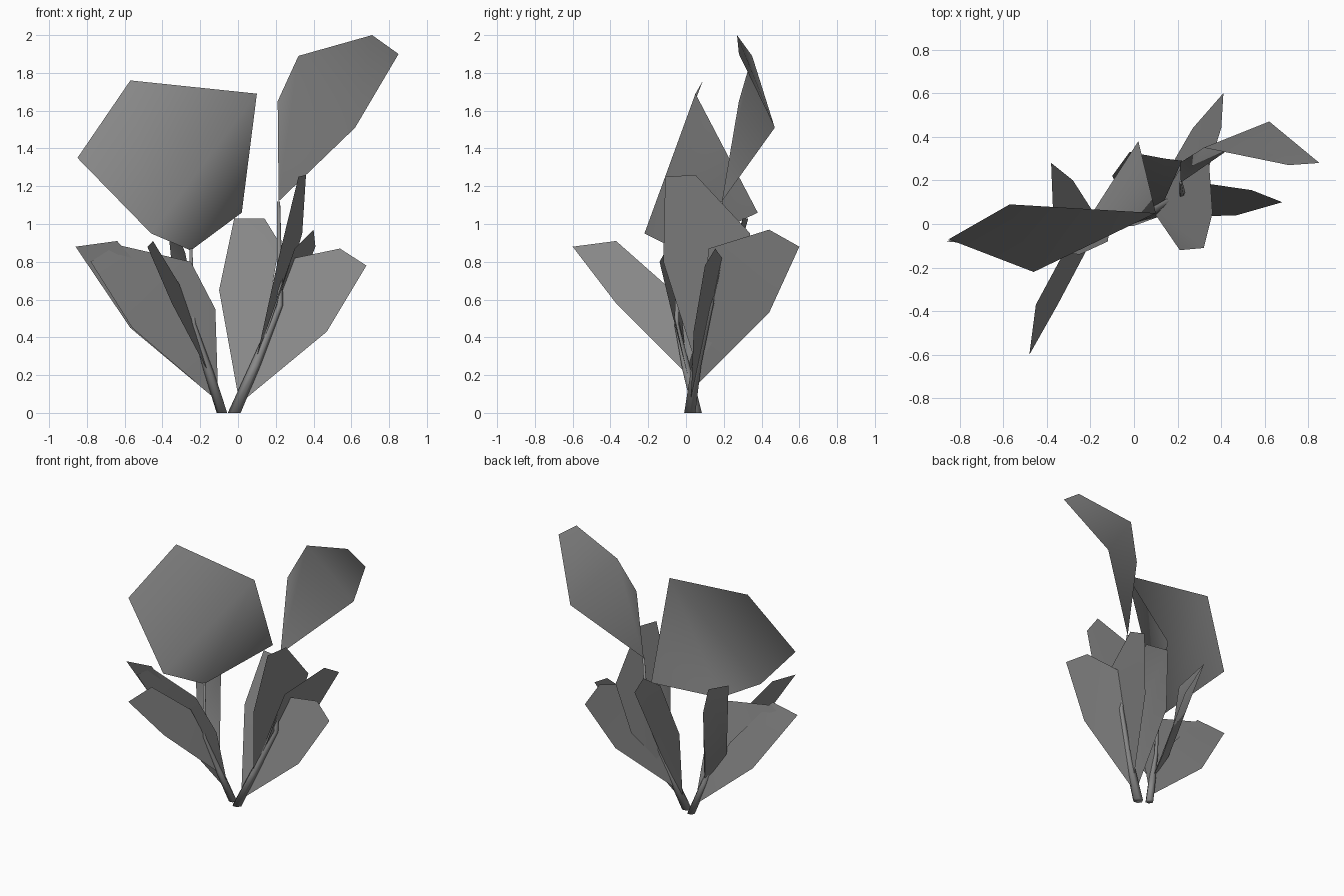
import bpy, bmesh, math
from mathutils import Vector

if "Cube" in bpy.data.objects:
    bpy.data.objects.remove(bpy.data.objects["Cube"])

# stem paths: points with a radius each
LEFT = [((-.085, .06, 0), .028), ((-.155, .005, .22), .026),
        ((-.235, -.05, .47), .014), ((-.25, -.04, .87), .008)]
RIGHT = [((-.02, .02, 0), .034), ((.09, .055, .25), .029),
         ((.222, .13, .57), .017), ((.215, .19, 1.12), .008)]
SIDES = 6

# dark grey
GREY = bpy.data.materials.new("dark_grey")
GREY.diffuse_color = (.25, .25, .25, 1)
GREY.use_nodes = True
GREY.node_tree.nodes["Principled BSDF"].inputs["Base Color"].default_value = GREY.diffuse_color


def finish(bm, name):
    mesh = bpy.data.meshes.new(name)
    bmesh.ops.recalc_face_normals(bm, faces=bm.faces)
    for f in bm.faces:
        f.smooth = True
    bm.to_mesh(mesh)
    bm.free()
    mesh.materials.append(GREY)
    ob = bpy.data.objects.new(name, mesh)
    bpy.context.collection.objects.link(ob)


def stem(name, path):
    """Tapered tube with level rings."""
    bm = bmesh.new()
    rings = []
    for p, r in path:
        rings.append([bm.verts.new(Vector(p) + Vector((r * math.cos(a), r * math.sin(a), 0)))
                      for a in (2 * math.pi * i / SIDES for i in range(SIDES))])
    for lo, hi in zip(rings, rings[1:]):
        for i in range(SIDES):
            j = (i + 1) % SIDES
            bm.faces.new((lo[i], lo[j], hi[j], hi[i]))
    bm.faces.new(rings[0][::-1])
    bm.faces.new(rings[-1])
    finish(bm, name)


def on_stem(path, z):
    for (p, _), (q, _) in zip(path, path[1:]):
        if p[2] <= z <= q[2]:
            return Vector(p).lerp(Vector(q), (z - p[2]) / (q[2] - p[2]))
    return Vector(path[-1][0])


def leaf(name, path, z, a1, a2, a3, a4, a5):
    """Folded sheet: lower blade and tip blade meeting on the a2-a5 crease."""
    bm = bmesh.new()
    b, v1, v2, v3, v4, v5 = [bm.verts.new(p) for p in (on_stem(path, z), a1, a2, a3, a4, a5)]
    bm.faces.new((b, v1, v2))
    bm.faces.new((b, v2, v5))
    bm.faces.new((v5, v2, v3, v4))
    finish(bm, name)


stem("left_stem", LEFT)
stem("right_stem", RIGHT)

# large top blades
leaf("left_top_blade", LEFT, .86,
     (.02, .38, 1.06), (.10, .05, 1.69), (-.57, .09, 1.76), (-.85, -.07, 1.35), (-.46, -.22, .95))
leaf("right_top_blade", RIGHT, 1.12,
     (.21, .28, 1.65), (.32, .35, 1.89), (.71, .27, 2.0), (.85, .28, 1.90), (.62, .47, 1.51))

# leaves around the left stem
leaf("left_front_leaf", LEFT, .2,
     (-.22, -.03, .42), (-.31, -.11, .68), (-.45, -.37, .91), (-.48, -.60, .88), (-.35, -.37, .58))
leaf("left_wide_leaf", LEFT, .06,
     (-.12, -.08, .55), (-.25, -.14, .80), (-.64, -.09, .89), (-.78, -.07, .80), (-.56, 0, .45))
leaf("left_outer_leaf", LEFT, .06,
     (-.22, -.01, .36), (-.33, -.05, .55), (-.64, -.10, .91), (-.86, -.08, .88), (-.57, .03, .45))
leaf("left_back_leaf", LEFT, .22,
     (-.20, .06, .40), (-.28, .20, .85), (-.38, .28, 1.08), (-.37, .03, 1.01), (-.32, -.02, .47))

# leaves around the right stem
leaf("right_outer_leaf", RIGHT, .04,
     (.22, .15, .58), (.30, .19, .82), (.54, .155, .87), (.68, .10, .78), (.47, .04, .43))
leaf("right_back_leaf", RIGHT, .13,
     (.18, .09, .50), (.30, .12, .87), (.40, .44, .97), (.41, .60, .88), (.27, .44, .53))
leaf("right_tall_leaf", RIGHT, .25,
     (.21, -.12, .80), (.32, -.11, 1.25), (.36, .05, 1.26), (.34, .34, .95), (.24, .30, .60))
leaf("middle_back_leaf", RIGHT, .06,
     (-.10, .22, .65), (-.02, .33, 1.03), (.14, .30, 1.03), (.22, .29, .90), (.14, .11, .42))
